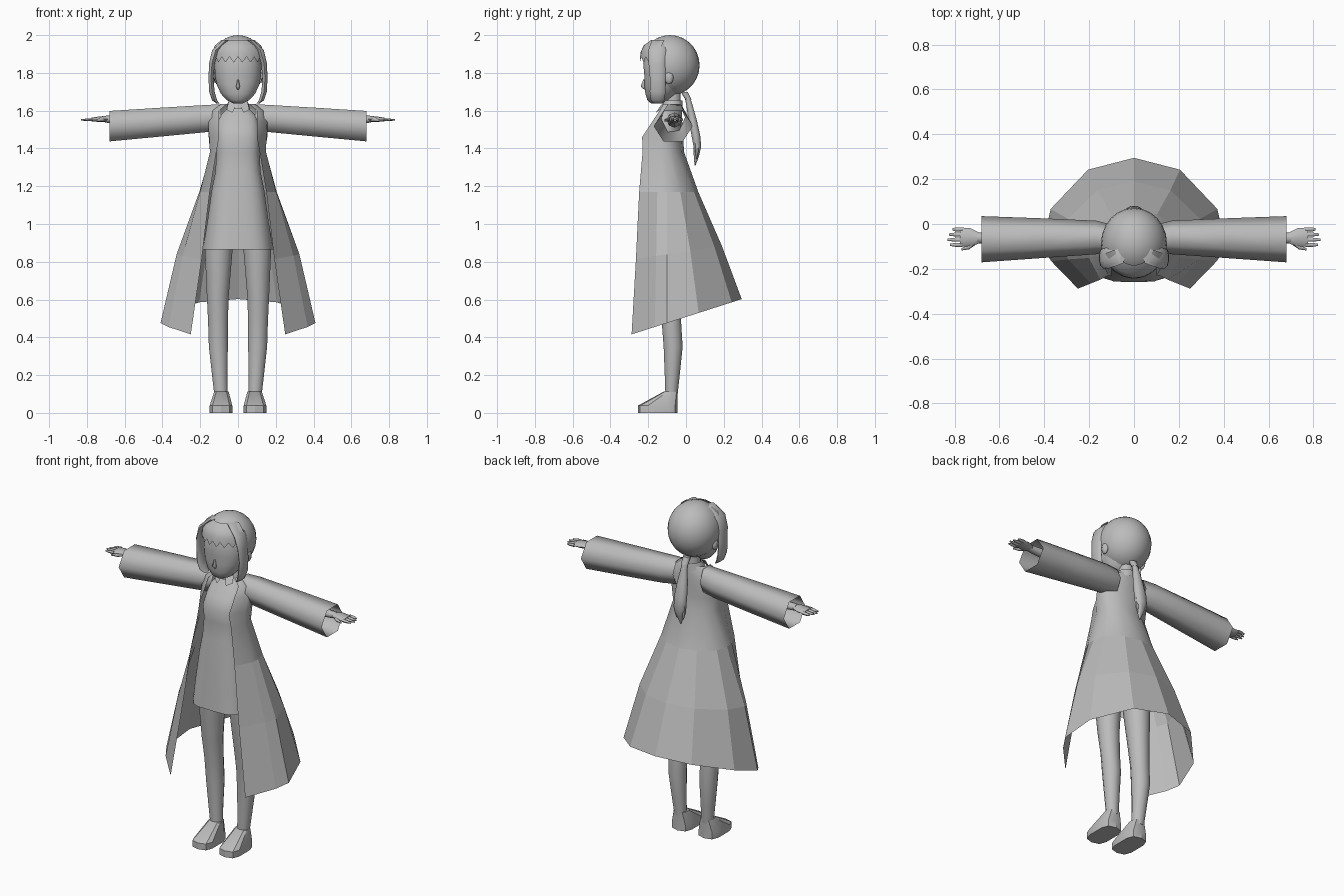
import bpy
import bmesh
import math
from mathutils import Vector

default_cube = bpy.data.objects.get("Cube")
if default_cube:
    bpy.data.objects.remove(default_cube)

# One plain grey for the whole figure
GREY = (0.5, 0.5, 0.5, 1.0)
grey = bpy.data.materials.new("plain grey")
grey.use_nodes = True
grey.diffuse_color = GREY
shader = grey.node_tree.nodes["Principled BSDF"]
shader.inputs["Base Color"].default_value = GREY
shader.inputs["Roughness"].default_value = 0.8


def finish(name, bm, angle=60):
    """Turn a bmesh into a named object; angle 0 keeps it faceted."""
    bmesh.ops.recalc_face_normals(bm, faces=bm.faces)
    mesh = bpy.data.meshes.new(name)
    bm.to_mesh(mesh)
    bm.free()
    mesh.materials.append(grey)
    obj = bpy.data.objects.new(name, mesh)
    bpy.context.collection.objects.link(obj)
    if angle:
        bpy.ops.object.select_all(action="DESELECT")
        obj.select_set(True)
        bpy.context.view_layer.objects.active = obj
        bpy.ops.object.shade_smooth_by_angle(angle=math.radians(angle))
    return obj


def loft(name, rings, closed=True, caps=True, angle=60):
    """Skin a list of rings that all have the same number of points."""
    bm = bmesh.new()
    rows = [[bm.verts.new(p) for p in ring] for ring in rings]
    count = len(rows[0])
    for upper, lower in zip(rows, rows[1:]):
        for i in range(count if closed else count - 1):
            j = (i + 1) % count
            bm.faces.new((upper[i], upper[j], lower[j], lower[i]))
    if caps and closed:
        bm.faces.new(rows[0])
        bm.faces.new(rows[-1])
    return finish(name, bm, angle)


def oval(cx, cy, z, rx, ry, n=12, power=1.0, wave=0.0):
    """Horizontal oval; power below one makes it boxier, wave adds pleats."""
    points = []
    for i in range(n):
        a = math.tau * (i + 0.5) / n
        c, s = math.cos(a), math.sin(a)
        k = 1 + wave * math.cos(a * n / 4)
        points.append((cx + k * rx * math.copysign(abs(c) ** power, c),
                       cy + k * ry * math.copysign(abs(s) ** power, s), z))
    return points


def span(z, rx, front, back, **options):
    """Centred oval given by its front and back y."""
    return oval(0, (front + back) / 2, z, rx, (back - front) / 2, **options)


def cross(x, cy, cz, ry, rz, n=6):
    """Upright ring across the arm."""
    return [(x, cy + ry * math.cos(math.tau * i / n),
             cz + rz * math.sin(math.tau * i / n)) for i in range(n)]


def ball(name, centre, size, keep=lambda p: True, segments=24, rows=14):
    bm = bmesh.new()
    bmesh.ops.create_uvsphere(bm, u_segments=segments, v_segments=rows, radius=1)
    for v in bm.verts:
        v.co = Vector(centre) + v.co * Vector(size)
    hidden = [f for f in bm.faces if not keep(f.calc_center_median())]
    bmesh.ops.delete(bm, geom=hidden, context="FACES")
    return finish(name, bm)


# Dress with a lightly pleated hem
dress = [(1.61, .06, -.12, -.03), (1.57, .1, -.15, -.03), (1.52, .11, -.19, -.03),
         (1.46, .118, -.225, -.03), (1.38, .115, -.215, -.035), (1.28, .12, -.225, -.03),
         (1.18, .14, -.235, -.01), (1.0, .165, -.25, .01)]
dress_rings = [span(*row, n=24, power=.75) for row in dress]
dress_rings.append(span(.865, .185, -.262, .03, n=24, power=.75, wave=.025))
loft("dress", dress_rings, caps=False)


def coat_row(z, tilt, edge_x, edge_y, side_x, back_y):
    """Open band running from the left edge round the back to the right."""
    side_y = -.1
    half = [(edge_x, edge_y),
            (edge_x * .35 + side_x * .65 + .015, edge_y * .35 + side_y * .65),
            (side_x, side_y)]
    for degrees in (65, 30, 0):
        a = math.radians(degrees)
        half.append((side_x * math.sin(a),
                     side_y + (back_y - side_y) * math.cos(a)))
    full = half + [(-x, y) for x, y in reversed(half[:-1])]
    return [(x, y, z + tilt * (y - side_y)) for x, y in full]


# Long open coat: fitted bodice and faceted flared skirt
waist = coat_row(1.17, 0, .15, -.248, .205, .065)
bodice = [coat_row(1.635, 0, .06, -.12, .085, -.025),
          coat_row(1.6, 0, .1, -.14, .13, -.02),
          coat_row(1.54, 0, .1, -.18, .16, -.02),
          coat_row(1.46, 0, .1, -.232, .155, -.015),
          coat_row(1.38, 0, .115, -.23, .143, -.01), waist]
loft("coat_bodice", bodice, closed=False)
loft("coat_skirt", [waist, coat_row(.84, .15, .192, -.265, .325, .19),
                    coat_row(.476, .32, .25, -.288, .41, .295)],
     closed=False, angle=0)

# Neck and shirt collar
loft("neck", [oval(0, -.07, 1.7, .04, .042), oval(0, -.07, 1.56, .045, .045)])
loft("collar", [oval(0, -.07, 1.655, .05, .052), oval(0, -.075, 1.61, .068, .06)],
     caps=False)

# Face with chin and nose
face = [(1.638, .025, -.185, -.13), (1.655, .06, -.205, -.09), (1.69, .092, -.216, -.05),
        (1.74, .115, -.222, -.02), (1.79, .124, -.222, 0), (1.85, .125, -.228, .02),
        (1.93, .1, -.2, 0)]
loft("face", [span(*row, n=20, power=.9) for row in face])
loft("nose", [oval(0, -.222, 1.765, .004, .004, n=6),
              oval(0, -.226, 1.728, .012, .014, n=6),
              oval(0, -.218, 1.712, .006, .004, n=6)])

# Hair cap, open over the face
ball("hair_cap", (0, -.085, 1.84), (.147, .157, .16),
     keep=lambda p: p.z > 1.9 or p.y > -.12)

# Fringe with a jagged lower edge
STEPS = 16
fringe = []
for z, scale, jag in ((1.975, .62, 0), (1.945, .88, 0), (1.91, .98, 0), (1.885, 1.0, .03)):
    strip = []
    for i in range(STEPS + 1):
        a = math.radians(-72 + 144 * i / STEPS)
        strip.append((.146 * scale * math.sin(a), -.085 - .158 * scale * math.cos(a),
                      z - (jag if i % 2 else 0)))
    fringe.append(strip)
loft("fringe", fringe, closed=False)

# Tied back hair
loft("hair_tie", [oval(0, -.01, 1.7, .022, .02, n=8), oval(0, .012, 1.66, .022, .018, n=8)])
tail = [(.005, 1.68, .018, .015), (.018, 1.63, .02, .018), (.035, 1.55, .033, .024),
        (.052, 1.47, .04, .025), (.06, 1.41, .038, .022), (.055, 1.36, .022, .015),
        (.048, 1.31, .003, .003)]
loft("ponytail", [oval(0, y, z, rx, ry, n=8) for y, z, rx, ry in tail])

# Everything that comes in pairs
for side, word in ((1, "left"), (-1, "right")):

    def pair(name, rings, **options):
        mirrored = [[(side * x, y, z) for x, y, z in ring] for ring in rings]
        return loft(word + "_" + name, mirrored, **options)

    # Face-framing lock, ear and ponytail tip
    lock = [(.06, -.14, 1.975, .02, .04), (.118, -.15, 1.92, .02, .05),
            (.138, -.152, 1.85, .016, .046), (.143, -.15, 1.77, .014, .041),
            (.138, -.15, 1.7, .015, .042), (.124, -.15, 1.655, .014, .036),
            (.105, -.15, 1.637, .008, .02)]
    pair("hair_lock", [oval(*row, n=10) for row in lock])
    ball(word + "_ear", (side * .133, -.09, 1.775), (.014, .024, .035),
         segments=10, rows=6)
    pair("ponytail_tip", [oval(.02, .056, 1.43, .02, .015, n=6),
                          oval(.025, .058, 1.385, .012, .01, n=6),
                          oval(.022, .056, 1.345, .002, .002, n=6)])

    # Collar flap
    pair("collar_flap", [[(.004, -.124, 1.64), (.05, -.112, 1.65)],
                         [(.03, -.16, 1.59), (.06, -.135, 1.605)]],
         closed=False, angle=0)

    # Wide open sleeve with a forearm inside
    pair("sleeve", [cross(.09, -.065, 1.565, .06, .08),
                    cross(.17, -.06, 1.558, .075, .083),
                    cross(.4, -.063, 1.54, .088, .088),
                    cross(.68, -.068, 1.518, .103, .093)], caps=False, angle=80)
    pair("forearm", [cross(.3, -.062, 1.55, .04, .04, n=8),
                     cross(.66, -.062, 1.553, .025, .022, n=8),
                     cross(.7, -.062, 1.555, .024, .018, n=8)])

    # Hand with fingers and thumb
    pair("palm", [cross(.69, -.062, 1.555, .024, .017, n=8),
                  cross(.73, -.06, 1.555, .042, .015, n=8),
                  cross(.775, -.058, 1.553, .042, .01, n=8)])
    for number, length in enumerate((.81, .825, .831, .82)):
        y = -.024 - .023 * number
        pair("finger_%d" % (number + 1),
             [cross(.765, y, 1.553, .009, .009), cross(.795, y, 1.552, .009, .008),
              cross(length, y, 1.551, .005, .004)])
    pair("thumb", [cross(.705, -.08, 1.553, .012, .011),
                   cross(.735, -.103, 1.55, .01, .009),
                   cross(.77, -.113, 1.548, .005, .005)])

    # Leg and shoe
    leg = [(.1, -.105, .95, .078, .085), (.102, -.102, .865, .076, .08),
           (.107, -.09, .62, .06, .062), (.106, -.077, .48, .054, .053),
           (.104, -.068, .35, .052, .052), (.097, -.073, .2, .042, .041),
           (.09, -.077, .09, .036, .033)]
    pair("leg", [oval(*row) for row in leg])
    pair("shoe", [oval(.088, -.082, .112, .04, .037, n=10, power=.7),
                  oval(.09, -.15, .038, .062, .105, n=10, power=.6),
                  oval(.09, -.15, 0, .062, .105, n=10, power=.6)], angle=30)
